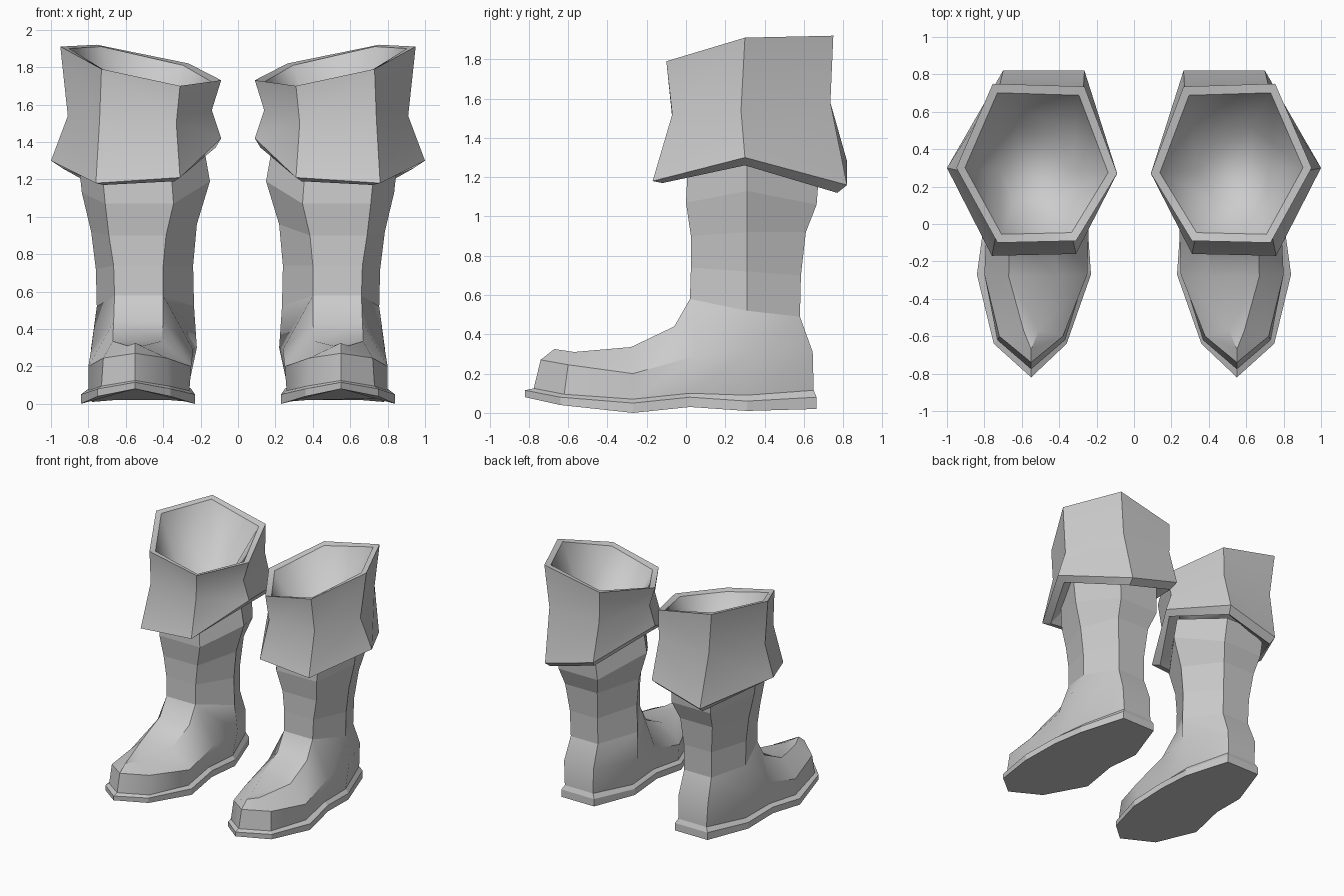
import bpy
import math

if "Cube" in bpy.data.objects:
    bpy.data.objects.remove(bpy.data.objects["Cube"])

grey = bpy.data.materials.new("grey leather")
grey.diffuse_color = (0.6, 0.6, 0.6, 1)
grey.use_nodes = True
grey.node_tree.nodes["Principled BSDF"].inputs["Base Color"].default_value = grey.diffuse_color


def build(name, verts, faces, smooth_angle=None):
    """Make one part on the +x side and mirror it to the other boot."""
    me = bpy.data.meshes.new(name)
    me.from_pydata(verts, [], faces)
    me.materials.append(grey)
    if smooth_angle is not None:
        for p in me.polygons:
            p.use_smooth = True
        me.set_sharp_from_angle(angle=math.radians(smooth_angle))
    ob = bpy.data.objects.new(name, me)
    bpy.context.collection.objects.link(ob)
    m = ob.modifiers.new("other boot", 'MIRROR')
    m.use_mirror_merge = False
    return ob


def bridge(a, b, n):
    """Quads between two closed rings starting at indices a and b."""
    return [(a + i, a + (i + 1) % n, b + (i + 1) % n, b + i) for i in range(n)]


# Rings run counter-clockwise: front inner, front outer, outer, back outer, back inner, inner

# ---- cuff: flared hexagonal band with under lip and rim
lip = [(.34, -.10, 1.19), (.72, -.12, 1.17), (.94, .30, 1.26),
       (.69, .77, 1.12), (.29, .77, 1.23), (.12, .27, 1.37)]
bottom = [(.31, -.16, 1.21), (.76, -.17, 1.18), (1.0, .30, 1.30),
          (.70, .82, 1.16), (.265, .82, 1.28), (.09, .27, 1.42)]
middle = [(.33, -.07, 1.50), (.74, -.07, 1.52), (.91, .28, 1.54),
          (.72, .735, 1.58), (.27, .735, 1.58), (.14, .27, 1.57)]
top = [(.31, -.09, 1.70), (.73, -.10, 1.79), (.95, .30, 1.91),
       (.755, .75, 1.92), (.265, .735, 1.82), (.09, .27, 1.73)]
centre = (.53, .31)


def shrink(ring, k, dz):
    return [(centre[0] + (x - centre[0]) * k, centre[1] + (y - centre[1]) * k, z + dz)
            for x, y, z in ring]


rim = shrink(top, .89, -.01)
rings = [shrink(lip, .74, .10), lip, bottom, middle, top, rim]
verts = [v for r in rings for v in r]
faces = [f for k in range(len(rings) - 1) for f in bridge(6 * k, 6 * k + 6, 6)]
build("cuff", verts, faces, 32)

# ---- bowl-shaped lining inside the cuff
verts = rim + shrink(middle, .50, -.10)
faces = bridge(0, 6, 6) + [tuple(range(6, 12))]
build("cuff_lining", verts, faces, 150)

# ---- shaft: hexagonal leg rings
# z front, z side, z back, z inner, x inner, x front inner, x front outer, x outer, y front, y back
leg = [(.58, .52, .49, .52, .235, .40, .66, .755, .02, .58),
       (.74, .72, .70, .74, .24, .40, .665, .76, .025, .585),
       (.90, .92, .92, .96, .22, .385, .69, .785, .025, .61),
       (1.07, 1.13, 1.06, 1.19, .15, .345, .71, .835, 0, .665),
       (1.28, 1.36, 1.26, 1.36, .18, .36, .73, .86, .01, .68)]
verts, faces = [], []
for zf, zs, zb, zi, xi, xfi, xfo, xo, yf, yb in leg:
    verts += [(xfi, yf, zf), (xfo, yf, zf), (xo, .31, zs),
              (xfo - .025, yb, zb), (xfi - .01, yb, zb), (xi, .29, zi)]
for k in range(len(leg) - 1):
    faces += bridge(6 * k, 6 * k + 6, 6)
build("shaft", verts, faces)
ankle = verts[:6]


def foot_ring(y, z, x_out, x_in):
    """Ring of 11: toe tip, outer side to the heel, then inner side back to the toe."""
    outer = [(x_out[i], y[i + 1], z[i + 1]) for i in range(5)]
    inner = [(x_in[i], y[i + 1], z[i + 1]) for i in range(5)]
    return [(.55, y[0], z[0])] + outer + inner[::-1]


# ---- sole: stations are tip, toe, ball, instep, middle, heel
ys = (-.82, -.64, -.27, .02, .31, .665)
xo, xi = (.75, .84, .80, .78, .66), (.36, .23, .25, .245, .365)
sole = [foot_ring(ys, (.08, .04, 0, .03, .01, .02), xo, xi),
        foot_ring(ys, (.115, .08, .05, .08, .06, .08), xo, xi)]
yw = (-.775, -.62, -.27, .02, .31, .65)
welt = foot_ring(yw, (.125, .095, .07, .10, .09, .115),
                 (.73, .80, .77, .755, .64), (.37, .26, .28, .265, .385))
verts = sole[0] + sole[1] + welt
faces = [tuple(range(10, -1, -1))] + bridge(0, 11, 11) + bridge(11, 22, 11)
build("sole", verts, faces)

# ---- foot upper: side wall, vamp sides and raised tongue panel
yu = (-.74, -.60, -.27, .05, .31, .645)
wall = foot_ring(yu, (.27, .245, .20, .29, .30, .31),
                 (.72, .80, .785, .785, .65), (.38, .25, .24, .22, .385))
tongue = [(.665, -.06, .44), (.67, -.28, .335), (.59, -.57, .31), (.55, -.67, .325),
          (.51, -.57, .31), (.41, -.28, .335), (.40, -.06, .44)]
verts = welt + wall + ankle + tongue
W, A, T = 11, 22, 28
faces = bridge(0, W, 11)
# outer side, then inner side
for toe, ball, inst, mid, heel, af, am, ab, t1, t2, t3, flip in (
        (1, 2, 3, 4, 5, 1, 2, 3, 0, 1, 2, False),
        (10, 9, 8, 7, 6, 0, 5, 4, 6, 5, 4, True)):
    side = [(W + mid, W + heel, A + ab, A + am),
            (W + inst, W + mid, A + am, A + af),
            (W + ball, W + inst, A + af, T + t1),
            (W + ball, T + t1, T + t2),
            (W + toe, W + ball, T + t2, T + t3),
            (W, W + toe, T + t3, T + 3)]
    faces += [f[::-1] for f in side] if flip else side
faces += [(W + 5, W + 6, A + 4, A + 3),            # heel
          (T + 6, T + 0, A + 1, A + 0),            # tongue
          (T + 5, T + 1, T + 0, T + 6),
          (T + 4, T + 2, T + 1, T + 5),
          (T + 3, T + 2, T + 4)]
build("foot_upper", verts, faces, 35)
